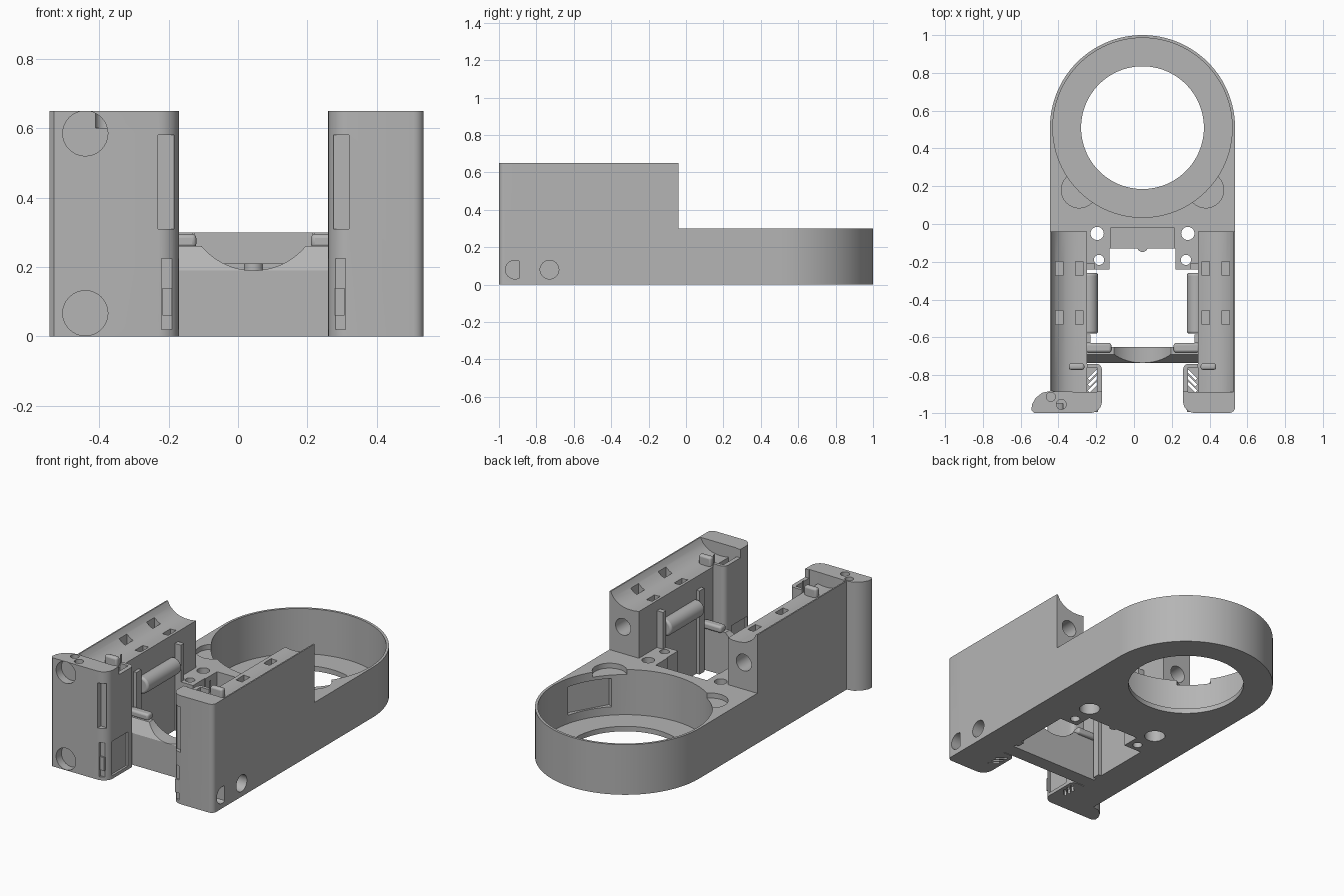
import bpy, bmesh, math
from mathutils import Vector

if "Cube" in bpy.data.objects:
    bpy.data.objects.remove(bpy.data.objects["Cube"])

grey = bpy.data.materials.new("grey_plastic")
grey.use_nodes = True
COLOUR = (0.46, 0.46, 0.46, 1)
grey.diffuse_color = COLOUR
grey.node_tree.nodes["Principled BSDF"].inputs["Base Color"].default_value = COLOUR

CX, CY = 0.045, 0.51      # ring centre, also the mirror line of both arms
H, LOW = 0.65, 0.3        # arm height, ring height


def prism(name, pts, lo, hi, axis="z"):
    """Extrude a 2D outline along an axis."""
    place = {"x": lambda a, b, h: (h, a, b),
             "y": lambda a, b, h: (a, h, b),
             "z": lambda a, b, h: (a, b, h)}[axis]
    bm = bmesh.new()
    bottom = [bm.verts.new(place(a, b, lo)) for a, b in pts]
    face = bm.faces.new(bottom)
    top = bmesh.ops.extrude_face_region(bm, geom=[face])["geom"]
    shift = Vector(place(0, 0, hi - lo))
    bmesh.ops.translate(bm, vec=shift, verts=[v for v in top if isinstance(v, bmesh.types.BMVert)])
    bmesh.ops.recalc_face_normals(bm, faces=bm.faces)
    mesh = bpy.data.meshes.new(name)
    bm.to_mesh(mesh)
    bm.free()
    mesh.materials.append(grey)
    obj = bpy.data.objects.new(name, mesh)
    bpy.context.collection.objects.link(obj)
    return obj


def arc(cx, cy, r, start=0, end=360, n=32):
    count = n if end - start == 360 else n + 1
    angles = [math.radians(start + (end - start) * i / n) for i in range(count)]
    return [(cx + r * math.cos(t), cy + r * math.sin(t)) for t in angles]


def rod(name, cx, cy, r, lo, hi, axis="z", n=32):
    return prism(name, arc(cx, cy, r, n=n), lo, hi, axis)


def box(name, x0, x1, y0, y1, z0, z1):
    return prism(name, [(x0, y0), (x1, y0), (x1, y1), (x0, y1)], z0, z1)


def slab(cx, cy, length, width, degrees):
    """Outline of a turned rectangle."""
    t = math.radians(degrees)
    c, s = math.cos(t), math.sin(t)
    corners = [(-length, -width), (length, -width), (length, width), (-length, width)]
    return [(cx + (a * c - b * s) / 2, cy + (a * s + b * c) / 2) for a, b in corners]


def activate(obj):
    bpy.ops.object.select_all(action="DESELECT")
    obj.select_set(True)
    bpy.context.view_layer.objects.active = obj


def cut(obj, *cutters):
    for c in cutters:
        mod = obj.modifiers.new("cut", "BOOLEAN")
        mod.operation, mod.solver, mod.object = "DIFFERENCE", "EXACT", c
        activate(obj)
        bpy.ops.object.modifier_apply(modifier=mod.name)
        bpy.data.objects.remove(c)


def soften(obj, width):
    mod = obj.modifiers.new("soften", "BEVEL")
    mod.width, mod.segments, mod.limit_method = width, 3, "ANGLE"


# Ring and base plate, one outline
base = prism("ring_base", arc(CX, CY, 0.49, 0, 180, 64) + [
    (-0.445, -0.04), (-0.25, -0.04), (-0.25, -0.24), (-0.13, -0.24), (-0.13, -0.13),
    (0.22, -0.13), (0.22, -0.24), (0.34, -0.24), (0.34, -0.04), (0.535, -0.04)], 0, LOW)
cut(base,
    rod("c", CX, CY, 0.475, 0.03, 1, n=96),
    rod("c", CX, CY, 0.325, -1, 1, n=96),
    box("c", -0.125, 0.215, -0.2, -0.02, 0.21, 1))
for s in (-1, 1):
    cut(base,
        rod("c", CX + s * 0.335, 0.18, 0.095, 0.27, 1),
        rod("c", CX + s * 0.24, -0.05, 0.035, -1, 1),
        rod("c", CX + s * 0.24, -0.05, 0.058, -1, 0.08),
        rod("c", CX + s * 0.23, -0.19, 0.027, -1, 1))
# Shallow panel in the ring wall
t = math.radians(-30)
panel = slab(CX + 0.4 * math.cos(t), CY + 0.4 * math.sin(t), 0.175, 0.26, -30)
cut(base, prism("c", panel, 0.08, 0.25))
rod("centre_bump", CX, -0.12, 0.028, 0, 0.21)

# Bridge between the arms: sloping front, scooped top
bridge = prism("bridge", [(-0.65, 0), (-0.735, 0), (-0.735, 0.19), (-0.69, 0.26), (-0.65, 0.26)],
               -0.25, 0.34, "x")
cut(bridge, rod("c", CX, 0.385, 0.195, -1, 0, "y", 64))

for side in (-1, 1):
    label = "right" if side < 0 else "left"

    def X(d):
        return CX + side * d

    def sbox(name, a, b, *rest):
        return box(name, min(X(a), X(b)), max(X(a), X(b)), *rest)

    # Arm with a hollowed top
    profile = [(0.49, 0), (0.49, H), (0.482, H), (0.465, 0.62), (0.44, 0.598),
               (0.41, 0.583), (0.37, 0.575), (0.33, 0.575), (0.295, 0.58), (0.295, 0)]
    arm = prism(label + "_arm", [(X(d), z) for d, z in profile], -0.89, -0.04, "y")
    for y in (-0.235, -0.495):
        for d in (0.335, 0.44):
            cut(arm, sbox("c", d - 0.02, d + 0.02, y - 0.037, y + 0.037, 0.53, 1))
    cut(arm, rod("c", X(0.4), 0.46, 0.05, -0.16, 0, "y"))

    # Front post with an inward wing
    outer = ([(0.49, -0.885), (0.53, -0.893), (0.565, -0.92), (0.585, -0.955), (0.588, -0.985),
              (0.575, -1)] if side < 0 else
             [(0.49, -0.89)] + arc(0.46, -0.97, 0.03, 0, -90, 6))
    inner = arc(0.275, -0.94, 0.06, 270, 180, 8) + [(0.215, -0.77)] + \
        arc(0.245, -0.77, 0.03, 180, 90, 6) + [(0.295, -0.74), (0.295, -0.89)]
    post = prism(label + "_front_post", [(X(d), y) for d, y in outer + inner], 0, H)
    cut(post,
        sbox("c", 0.24, 0.297, -0.89, -0.76, 0.03, 1),
        sbox("c", 0.1, 0.294, -0.885, -0.7, 0.6, 1),
        sbox("c", 0.23, 0.275, -1.1, -0.97, 0.31, 0.58),
        sbox("c", 0.1, 0.228, -0.95, -0.8, 0.02, 0.225),
        sbox("c", 0.215, 0.265, -1.1, -0.985, 0.02, 0.225))
    # Latch inside the lower notch
    sbox(label + "_latch", 0.235, 0.262, -0.995, -0.97, 0.06, 0.14)
    for k in range(3):
        cut(post, prism("c", slab(X(0.262), -0.80 - 0.032 * k, 0.065, 0.014, -side * 45), -1, 0.1))

    # Screw holes
    if side < 0:
        for z in (0.067, 0.585):
            cut(post, rod("c", -0.44, z, 0.065, -1.1, -0.95, "y"))
        cut(post, rod("c", -0.44, -0.915, 0.024, 0.6, 1), rod("c", -0.385, -0.955, 0.026, 0.6, 1))
    else:
        cut(post, rod("c", -0.915, 0.08, 0.05, 0.46, 1, "x"))
        cut(arm, rod("c", -0.73, 0.08, 0.05, 0.46, 1, "x"))

    # Inner details: tube, ribs, stops and top peg
    tube = rod(label + "_tube", X(0.285), 0.4, 0.05, -0.58, -0.26, "y")
    soften(tube, 0.012)
    sbox(label + "_rib", 0.255, 0.3, -0.24, -0.21, 0, 0.52)
    sbox(label + "_rail", 0.275, 0.3, -0.63, -0.585, 0, 0.5)
    stop = sbox(label + "_stop", 0.165, 0.3, -0.68, -0.63, 0.255, 0.295)
    soften(stop, 0.012)
    peg = sbox(label + "_peg", 0.308, 0.39, -0.772, -0.738, 0.55, 0.63)
    soften(peg, 0.012)

# Smooth curved walls, keep edges sharp
for obj in list(bpy.context.scene.objects):
    if obj.type == "MESH" and obj.data.materials and obj.data.materials[0] == grey:
        activate(obj)
        bpy.ops.object.shade_smooth_by_angle(angle=math.radians(30))
